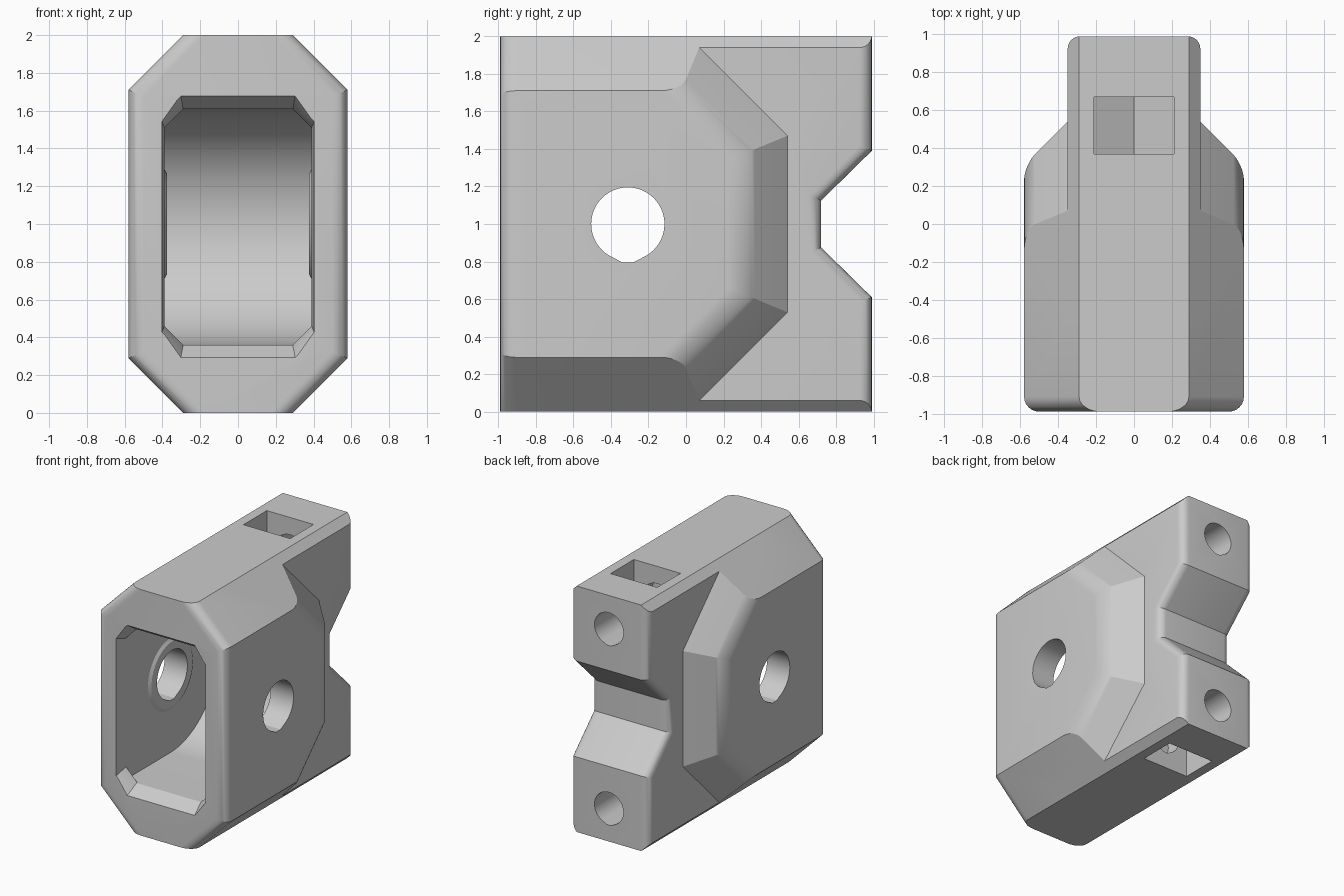
import bpy, bmesh, math
from mathutils import Vector

if "Cube" in bpy.data.objects:
    bpy.data.objects.remove(bpy.data.objects["Cube"])

grey = bpy.data.materials.new("light_grey")
grey.use_nodes = True
grey.diffuse_color = (0.6, 0.6, 0.6, 1)
grey.node_tree.nodes["Principled BSDF"].inputs["Base Color"].default_value = (0.6, 0.6, 0.6, 1)

FRONT, BACK = -0.99, 0.99
PIVOT_Y = -0.31


def loft(rings):
    """Closed bmesh through rings with equal point counts."""
    bm = bmesh.new()
    loops = [[bm.verts.new(p) for p in ring] for ring in rings]
    n = len(loops[0])
    for a, b in zip(loops, loops[1:]):
        for i in range(n):
            bm.faces.new((a[i], a[(i + 1) % n], b[(i + 1) % n], b[i]))
    bm.faces.new(loops[0])
    bm.faces.new(loops[-1])
    bmesh.ops.recalc_face_normals(bm, faces=bm.faces[:])
    return bm


def along_x(pts, x):
    return [(x, u, v) for u, v in pts]


def along_y(pts, y):
    return [(u, y, v) for u, v in pts]


def octagon(half, low, high, cx, cz):
    right = [(half - cx, low), (half, low + cz), (half, high - cz), (half - cx, high)]
    return right + [(-x, z) for x, z in reversed(right)]


def circle(r, y, z, n=96):
    return [(y + r * math.cos(2 * math.pi * i / n), z + r * math.sin(2 * math.pi * i / n))
            for i in range(n)]


def teardrop(r, u, v, n=64):
    """Round bore with a small flattened point underneath."""
    angles = [math.radians(-60 + 300 * i / n) for i in range(n + 1)]
    pts = [(u + r * math.cos(a), v + r * math.sin(a)) for a in angles]
    return pts + [(u - 0.15 * r, v - 1.05 * r), (u + 0.15 * r, v - 1.05 * r)]


def clip(bm, normal, distance):
    """Keep the part where normal . p < distance."""
    no = Vector(normal)
    cut = bmesh.ops.bisect_plane(bm, geom=bm.verts[:] + bm.edges[:] + bm.faces[:], dist=1e-5,
                                 plane_co=no * distance / no.length_squared,
                                 plane_no=no, clear_outer=True)
    edges = [e for e in cut["geom_cut"] if isinstance(e, bmesh.types.BMEdge)]
    bmesh.ops.holes_fill(bm, edges=edges, sides=0)
    bmesh.ops.recalc_face_normals(bm, faces=bm.faces[:])


def fillet(bm, rule, radius):
    edges = [e for e in bm.edges if rule(e.verts[0].co, e.verts[1].co)]
    bmesh.ops.bevel(bm, geom=edges, offset=radius, segments=6, profile=0.5,
                    affect='EDGES', clamp_overlap=True)


def make(name, bm):
    mesh = bpy.data.meshes.new(name)
    bm.to_mesh(mesh)
    bm.free()
    mesh.materials.append(grey)
    obj = bpy.data.objects.new(name, mesh)
    bpy.context.collection.objects.link(obj)
    return obj


def combine(target, bm, operation):
    tool = make("shaping_tool", bm)
    tool.hide_render = True
    mod = target.modifiers.new("shape", 'BOOLEAN')
    mod.operation, mod.solver, mod.object = operation, 'EXACT', tool
    bpy.context.view_layer.objects.active = target
    bpy.ops.object.modifier_apply(modifier=mod.name)
    bpy.data.objects.remove(tool)


# Wide octagonal housing with a faceted back shoulder
shell = octagon(0.58, 0, 2, 0.29, 0.29)
wide = loft([along_y(shell, FRONT), along_y(shell, 0.6)])
for side in (-1, 1):
    clip(wide, (side, 1, 0), 0.89)
    for up in (-1, 1):
        clip(wide, (side * math.sqrt(2), 1, up), 1.505 + up)
fillet(wide, lambda a, b: abs(a.y - FRONT) < 1e-3 and abs(b.y - FRONT) < 1e-3
       and abs(a.z - b.z) > 0.01, 0.08)
fillet(wide, lambda a, b: min(abs(a.x), abs(b.x)) > 0.575 and a.x * b.x > 0
       and max(a.y, b.y) > 0.2, 0.08)
housing = make("housing", wide)

# Narrow rear mounting block with a trapezoid notch
profile = [(-0.5, 0), (BACK, 0), (BACK, 0.61), (0.72, 0.875), (0.72, 1.125),
           (BACK, 1.39), (BACK, 2), (-0.5, 2)]
block = loft([along_x(profile, -0.35), along_x(profile, 0.35)])
fillet(block, lambda a, b: abs(a.x - b.x) < 1e-3 and min(a.y, b.y) > 0.7, 0.065)
for side in (-1, 1):
    clip(block, (side, 0, 1), 2.29)
    clip(block, (side, 0, -1), 0.29)
combine(housing, block, 'UNION')

# Cavity with a round back wall, then its flared front opening
r, mid = 0.625, 0.985
arc = [(PIVOT_Y + r * math.cos(a), mid + r * math.sin(a))
       for a in (math.pi * (i / 48 - 0.5) for i in range(49))]
room = arc + [(-0.88, mid + r), (-0.88, mid - r)]
combine(housing, loft([along_x(room, -0.39), along_x(room, 0.39)]), 'DIFFERENCE')
mouth = [along_y(octagon(0.405, 0.28, 1.69, 0.1, 0.14), -1.01),
         along_y(octagon(0.39, 0.36, 1.61, 0.1, 0.1), -0.89),
         along_y(octagon(0.39, 0.36, 1.61, 0.1, 0.1), -0.86)]
combine(housing, loft(mouth), 'DIFFERENCE')

# Raised bosses inside the side walls
for side in (-1, 1):
    boss = [along_x(circle(rad, PIVOT_Y, 1), side * x)
            for rad, x in ((0.29, 0.42), (0.29, 0.39), (0.265, 0.375))]
    combine(housing, loft(boss), 'UNION')

# Pivot bore through both sides
bore = teardrop(0.195, PIVOT_Y, 1)
combine(housing, loft([along_x(bore, -0.7), along_x(bore, 0.7)]), 'DIFFERENCE')

# Nut pockets and screw bores, top and bottom
for up in (-1, 1):
    centre = 1 + up * 0.73
    pocket = [(x, centre + up * h) for x, h in
              ((-0.21, 0.4), (-0.21, -0.12), (0, -0.24), (0.21, -0.12), (0.21, 0.4))]
    combine(housing, loft([along_y(pocket, 0.37), along_y(pocket, 0.67)]), 'DIFFERENCE')
    screw = teardrop(0.13, 0, centre)
    combine(housing, loft([along_y(screw, 0.25), along_y(screw, 1.1)]), 'DIFFERENCE')

bpy.ops.object.select_all(action='DESELECT')
housing.select_set(True)
bpy.context.view_layer.objects.active = housing
bpy.ops.object.shade_smooth_by_angle(angle=math.radians(25))
